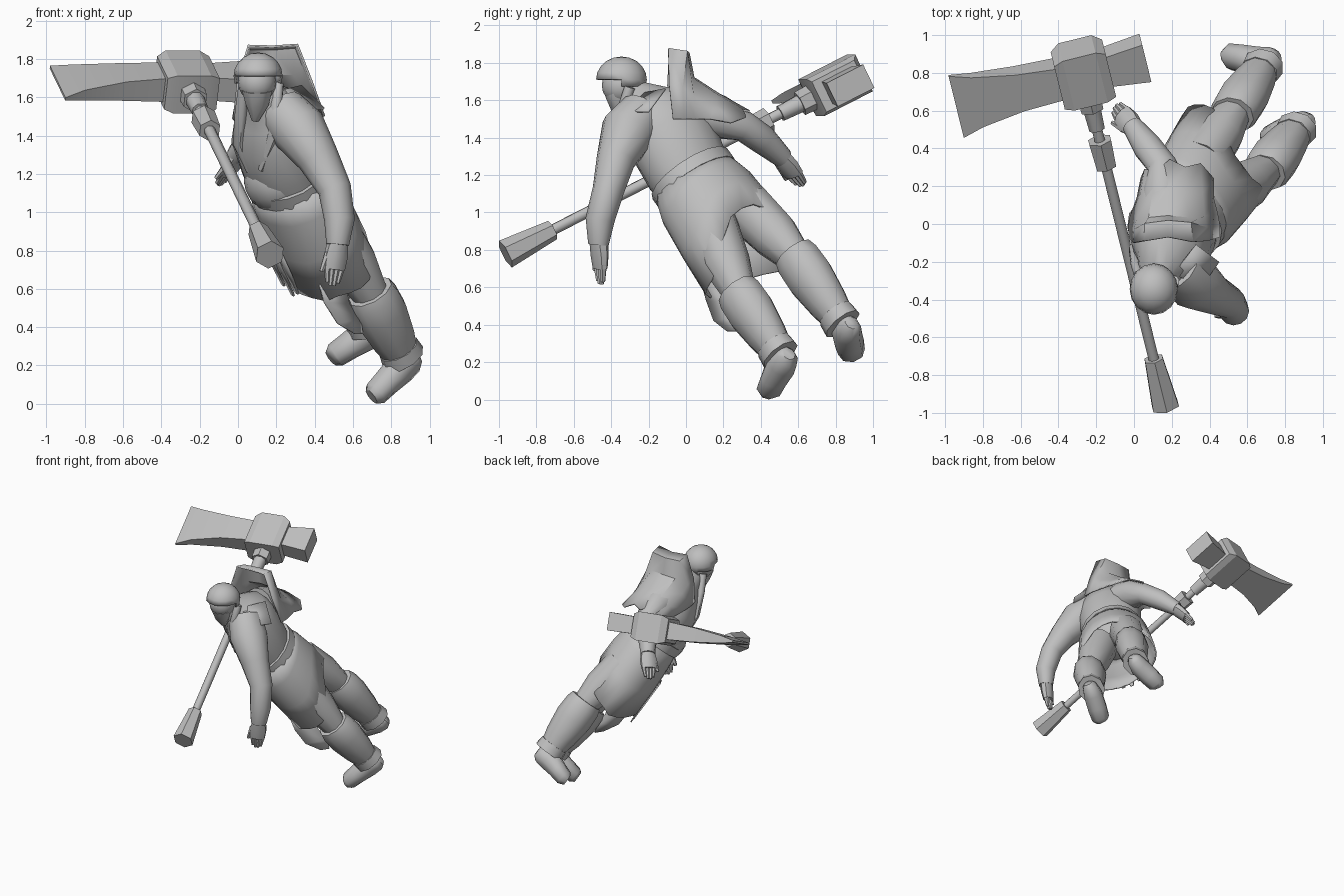
import bpy, bmesh, math, random
from mathutils import Vector as V

random.seed(4)
grey = bpy.data.materials.new("plain_grey")
grey.diffuse_color = (0.52, 0.52, 0.52, 1)

# Leaning body frame: side, back and down directions
SIDE = V((-0.5, 0.8, 0.3)).normalized()
DOWN = V((0.34, 0.55, -0.76)).normalized()
BACK = V((0.77, 0.28, 0.55)).normalized()


def finish(name, bm, angle=40, thick=0):
    bmesh.ops.recalc_face_normals(bm, faces=bm.faces)
    me = bpy.data.meshes.new(name)
    bm.to_mesh(me)
    bm.free()
    ob = bpy.data.objects.new(name, me)
    bpy.context.collection.objects.link(ob)
    me.materials.append(grey)
    if thick:
        m = ob.modifiers.new("thickness", 'SOLIDIFY')
        m.thickness = thick
        m.offset = 0
    bpy.ops.object.select_all(action='DESELECT')
    ob.select_set(True)
    bpy.context.view_layer.objects.active = ob
    bpy.ops.object.shade_smooth_by_angle(angle=math.radians(angle))
    return ob


def loft(name, rings, closed=True, caps=True, angle=40, thick=0):
    bm = bmesh.new()
    rows = [[bm.verts.new(p) for p in r] for r in rings]
    n = len(rows[0])
    for r, s in zip(rows, rows[1:]):
        for i in range(n if closed else n - 1):
            j = (i + 1) % n
            bm.faces.new((r[i], r[j], s[j], s[i]))
    if closed and caps:
        bm.faces.new(rows[0])
        bm.faces.new(rows[-1])
    return finish(name, bm, angle, thick)


def tube(name, pts, n=10, side=SIDE, axis=None, angle=50):
    """Loft of ellipses; each point is x, y, z, side radius, depth radius."""
    c = [V(p[:3]) for p in pts]
    rings = []
    for i, p in enumerate(pts):
        t = axis or (c[min(i + 1, len(c) - 1)] - c[max(i - 1, 0)]).normalized()
        u = (side - t * side.dot(t)).normalized()
        v = t.cross(u)
        k = [2 * math.pi * (j + 0.5) / n for j in range(n)]
        rings.append([c[i] + u * p[3] * math.cos(a) + v * p[-1] * math.sin(a) for a in k])
    return loft(name, rings, angle=angle)


def ball(name, centre, size, cut=None, thick=0, tilt=0):
    bm = bmesh.new()
    bmesh.ops.create_uvsphere(bm, u_segments=16, v_segments=10, radius=1)
    if cut is not None:
        low = [v for v in bm.verts if v.co.z < cut + tilt * v.co.y]
        bmesh.ops.delete(bm, geom=low, context='VERTS')
    for v in bm.verts:
        v.co = V(v.co[i] * size[i] + centre[i] for i in range(3))
    finish(name, bm, 50, thick)


# Torso, neck, belly and belt
tube("torso", [(0.27, 0.06, 1.15, 0.22, 0.18), (0.23, 0.0, 1.25, 0.24, 0.21),
               (0.18, -0.08, 1.42, 0.26, 0.215), (0.165, -0.15, 1.53, 0.225, 0.18),
               (0.14, -0.21, 1.59, 0.15, 0.12), (0.11, -0.28, 1.64, 0.09, 0.085)],
     16, axis=DOWN)
ball("belly", (0.22, 0.0, 1.17), (0.19, 0.185, 0.18))
waist = V((0.26, 0.04, 1.18))
tube("belt", [(*(waist + DOWN * d), 0.25, 0.222) for d in (-0.035, 0.035)], 16, axis=DOWN)

# Flared skirt, long at the sides, split at the back, with a torn hem
FLARE = [(0.0, 0.235, 0.2), (0.22, 0.28, 0.22), (0.6, 0.3, 0.235), (1.0, 0.315, 0.235)]
rows = [[] for _ in FLARE]
for j in range(24):
    a = 2 * math.pi * j / 24
    c, s = math.cos(a), math.sin(a)
    length = 0.57 + 0.07 * c * c - 0.22 * max(0, s) ** 3 + random.uniform(-0.025, 0.025)
    for row, (f, w, d) in zip(rows, FLARE):
        row.append(waist + DOWN * length * f + SIDE * (c * w - 0.015 * f) + BACK * s * d)
loft("skirt", rows, caps=False, thick=0.012)

# Hanging cloth strips at the front
for k in (-1, 0, 1):
    top = waist + DOWN * 0.25 - BACK * 0.24 + SIDE * 0.07 * k
    end = top + DOWN * (0.38 - 0.04 * abs(k))
    loft("cloth_strip", [[p - SIDE * w, p + SIDE * w] for p, w in
                         ((top, 0.03), (top.lerp(end, 0.6), 0.035), (end, 0.012))],
         closed=False, thick=0.01)

# Legs: thigh, tall boot, boot cuff, foot
LEGS = [((0.46, 0.13, 0.95), (0.69, 0.27, 0.585), (0.875, 0.52, 0.215), (0.72, 0.445, 0.055)),
        ((0.35, 0.33, 1.02), (0.52, 0.575, 0.78), (0.695, 0.855, 0.38), (0.51, 0.885, 0.255))]
for hip, knee, ankle, toe in LEGS:
    hip, knee, ankle, toe = map(V, (hip, knee, ankle, toe))
    tube("thigh", [(*hip, 0.14, 0.15), (*hip.lerp(knee, 0.6), 0.13, 0.135),
                   (*knee.lerp(ankle, 0.1), 0.085, 0.09)])
    tube("boot", [(*knee, 0.11, 0.125), (*knee.lerp(ankle, 0.1), 0.125, 0.14),
                  (*knee.lerp(ankle, 0.32), 0.128, 0.145),
                  (*knee.lerp(ankle, 0.65), 0.108, 0.122), (*knee.lerp(ankle, 0.9), 0.085, 0.09)], 10)
    tube("boot_cuff", [(*knee.lerp(ankle, 0.8), 0.1, 0.11),
                       (*knee.lerp(ankle, 0.94), 0.105, 0.12)], 9)
    heel = ankle + BACK * 0.045 + DOWN * 0.015
    tube("foot", [(*(heel + BACK * 0.03), 0.035, 0.04), (*heel, 0.06, 0.07),
                  (*ankle.lerp(toe, 0.15), 0.078, 0.09), (*ankle.lerp(toe, 0.65), 0.08, 0.072),
                  (*toe, 0.075, 0.066), (*(toe - BACK * 0.03), 0.05, 0.045)], 8)

# Apron flap hanging in front of the leading knee
loft("apron_flap", [[V((0.42, 0.08, 0.64)), V((0.56, 0.2, 0.62))],
                    [V((0.45, 0.11, 0.53)), V((0.58, 0.24, 0.52))],
                    [V((0.52, 0.15, 0.42)), V((0.64, 0.27, 0.44))],
                    [V((0.61, 0.22, 0.365)), V((0.65, 0.28, 0.365))]], closed=False, thick=0.01)

# Arms
tube("leading_arm", [(0.23, -0.23, 1.53, 0.13, 0.13), (0.32, -0.31, 1.43, 0.145, 0.15),
                     (0.42, -0.375, 1.28, 0.11, 0.105), (0.505, -0.415, 1.12, 0.088, 0.085),
                     (0.53, -0.46, 0.96, 0.08, 0.078), (0.52, -0.468, 0.83, 0.06, 0.055)],
     12, side=BACK)
tube("trailing_arm", [(0.16, 0.04, 1.53, 0.13, 0.13), (0.16, 0.18, 1.51, 0.115, 0.12),
                      (0.15, 0.31, 1.46, 0.08, 0.085), (0.07, 0.41, 1.39, 0.078, 0.08),
                      (-0.01, 0.52, 1.29, 0.055, 0.055)], 12, side=BACK)

# Hands: palm, four fingers and a thumb
for wrist, tip in (((0.52, -0.465, 0.84), (0.49, -0.455, 0.61)),
                   ((0.0, 0.505, 1.3), (-0.1, 0.625, 1.14))):
    wrist, tip = V(wrist), V(tip)
    d = (tip - wrist).normalized()
    across = (BACK - d * BACK.dot(d)).normalized()
    tube("palm", [(*wrist, 0.055, 0.05), (*wrist.lerp(tip, 0.3), 0.066, 0.045),
                  (*wrist.lerp(tip, 0.6), 0.06, 0.036)], 8, side=across)
    for k in (-1.5, -0.5, 0.5, 1.5):
        base = wrist.lerp(tip, 0.5) + across * 0.028 * k
        end = tip + across * 0.02 * k - d * 0.015 * abs(k)
        tube("finger", [(*base, 0.018, 0.022), (*end, 0.011, 0.013)], 6, side=across)
    base = wrist.lerp(tip, 0.25) - across * 0.045
    tube("thumb", [(*base, 0.022, 0.022), (*(base + d * 0.1 - across * 0.025), 0.012, 0.012)], 6)

# Head, beard and domed cap that reaches lower at the nape
ball("face", (0.1, -0.345, 1.68), (0.1, 0.105, 0.105))
ball("cap", (0.105, -0.345, 1.71), (0.122, 0.13, 0.118), -0.4, 0.012, tilt=-0.3)
tube("beard", [(0.1, -0.375, 1.64, 0.085, 0.065), (0.1, -0.35, 1.57, 0.065, 0.06),
               (0.09, -0.31, 1.48, 0.02, 0.02)], 8, side=V((1, 0, 0)))

# Vest edges falling from the neck to the belly
tube("vest_edge", [(0.21, -0.3, 1.67, 0.03, 0.03), (0.2, -0.335, 1.56, 0.035, 0.03),
                   (0.18, -0.295, 1.4, 0.045, 0.03), (0.12, -0.2, 1.22, 0.015, 0.015)], 8)
tube("vest_edge", [(0.03, -0.27, 1.65, 0.03, 0.03), (0.015, -0.22, 1.52, 0.04, 0.03),
                   (0.0, -0.14, 1.36, 0.04, 0.025), (0.06, -0.1, 1.21, 0.015, 0.015)], 8)

# Square patch on the upper back
loft("back_patch", [[V((0.21, -0.26, 1.63)), V((0.33, -0.11, 1.66))],
                    [V((0.35, -0.34, 1.54)), V((0.45, -0.2, 1.54))]], closed=False, thick=0.01)

# Shoulder guard with a tall upright collar and a ragged outer edge
GUARD = [[(-0.02, -0.08, 1.5), (0.0, -0.1, 1.68), (0.055, -0.09, 1.87), (0.18, -0.07, 1.865),
          (0.31, -0.095, 1.875), (0.385, -0.09, 1.68), (0.45, -0.07, 1.5)],
         [(-0.025, -0.03, 1.49), (0.005, -0.03, 1.66), (0.06, 0.0, 1.85), (0.18, 0.015, 1.85),
          (0.3, 0.005, 1.86), (0.38, -0.02, 1.67), (0.45, -0.01, 1.5)],
         [(-0.02, 0.03, 1.48), (0.02, 0.03, 1.6), (0.08, 0.03, 1.71), (0.18, 0.04, 1.72),
          (0.29, 0.03, 1.72), (0.37, 0.04, 1.62), (0.44, 0.05, 1.5)],
         [(0.02, 0.14, 1.45), (0.04, 0.16, 1.54), (0.1, 0.16, 1.62), (0.18, 0.17, 1.635),
          (0.27, 0.16, 1.63), (0.36, 0.16, 1.57), (0.42, 0.13, 1.5)],
         [(0.04, 0.24, 1.4), (0.06, 0.29, 1.49), (0.12, 0.28, 1.56), (0.19, 0.34, 1.54),
          (0.27, 0.3, 1.55), (0.35, 0.32, 1.51), (0.42, 0.24, 1.48)]]
loft("shoulder_guard", [[V(p) for p in r] for r in GUARD], closed=False, thick=0.012)

# Long weapon handle with pommel and collars, in the weapon's own frame
ALONG = V((0.97, 0.24, 0)).normalized()
UP = V((-0.44, 1.78, 0.91)).normalized()
FLAT = ALONG.cross(UP)
HEAD = V((-0.27, 0.8, 1.68))
for name, parts, n in (("handle", ((-1.95, 0.03), (0, 0.03)), 8),
                       ("pommel", ((-2.03, 0.08), (-1.74, 0.055)), 6),
                       ("collar", ((-0.57, 0.06), (-0.41, 0.068)), 6),
                       ("socket", ((-0.34, 0.045), (-0.12, 0.055)), 8),
                       ("socket_ring", ((-0.22, 0.068), (-0.12, 0.072)), 6)):
    tube(name, [(*(HEAD + UP * h), r, r) for h, r in parts], n, side=ALONG, angle=46)

# Weapon head: sections of position, low edge, high edge, half thickness
for name, sections in (
        ("head_block", ((-0.14, -0.14, 0.12, 0.09), (-0.09, -0.15, 0.15, 0.11),
                        (0.09, -0.15, 0.15, 0.11), (0.14, -0.14, 0.12, 0.09))),
        ("hammer", ((0.1, -0.085, 0.085, 0.065), (0.34, -0.115, 0.11, 0.07))),
        ("blade", ((-0.1, -0.095, 0.09, 0.07), (-0.35, -0.11, 0.11, 0.055),
                   (-0.58, -0.155, 0.145, 0.03), (-0.695, -0.2, 0.175, 0.008)))):
    loft(name, [[HEAD + ALONG * a + UP * h + FLAT * t for h, t in
                 ((lo, -w), (hi, -w), (hi, w), (lo, w))] for a, lo, hi, w in sections], angle=20)
